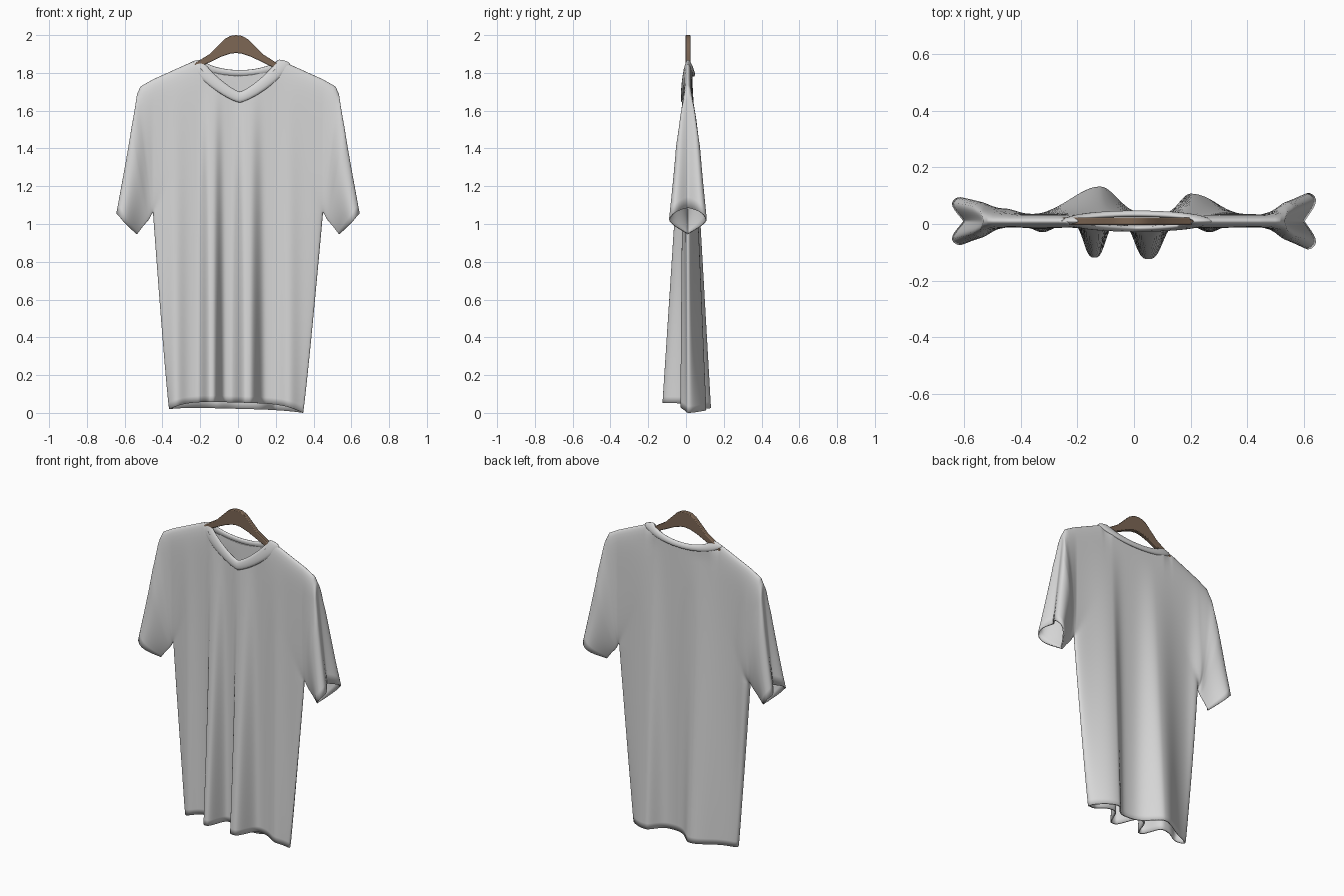
import bpy, bmesh, math
from mathutils import Vector

cube = bpy.data.objects.get("Cube")
if cube:
    bpy.data.objects.remove(cube)

MID, ARM, SEAM = 0.01, 1.06, 0.45     # sheet mid plane, armpit height, sleeve seam


def material(name, rgb):
    m = bpy.data.materials.new(name)
    m.use_nodes = True
    m.diffuse_color = (*rgb, 1)
    m.node_tree.nodes["Principled BSDF"].inputs["Base Color"].default_value = (*rgb, 1)
    m.node_tree.nodes["Principled BSDF"].inputs["Roughness"].default_value = 0.8
    return m


def finish(bm, name, mat, angle=50):
    bmesh.ops.remove_doubles(bm, verts=bm.verts, dist=0.0005)
    bmesh.ops.recalc_face_normals(bm, faces=bm.faces)
    me = bpy.data.meshes.new(name)
    bm.to_mesh(me)
    bm.free()
    me.materials.append(mat)
    ob = bpy.data.objects.new(name, me)
    bpy.context.collection.objects.link(ob)
    bpy.ops.object.select_all(action='DESELECT')
    ob.select_set(True)
    bpy.context.view_layer.objects.active = ob
    bpy.ops.object.shade_smooth_by_angle(angle=math.radians(angle))
    return ob


def grid(bm, rows, wrap=False):
    vs = [[bm.verts.new(p) for p in r] for r in rows]
    for a, b in zip(vs, vs[1:] + (vs[:1] if wrap else [])):
        n = len(a)
        for i in range(n if wrap else n - 1):
            k = (i + 1) % n
            bm.faces.new((a[i], a[k], b[k], b[i]))


def lerp(a, b, t):
    return a + (b - a) * t


def bump(x, centre, left, right, power=2):
    return math.exp(-abs((x - centre) / (left if x < centre else right)) ** power)


# Neckline, shoulder and drape rules shared by the garment parts
def neck(x, side):
    r = abs(x) / 0.2
    return 1.70 + 0.155 * r ** 1.3 if side < 0 else 1.815 + 0.04 * r * r


def top_edge(x, side):
    shoulder = 1.86 - 0.45 * (abs(x) - 0.24)
    return min(shoulder, neck(x, side) - 0.03)


def drape(x, z, side):
    amp = max(0, (1.75 - z) / 1.72)
    half = 0.024 + 0.012 * amp
    if side < 0:
        folds = (0.12 * bump(x, -0.14, 0.045, 0.045, 3) + 0.125 * bump(x, 0.05, 0.055, 0.06, 3)
                 + 0.035 * bump(x, -0.33, 0.05, 0.05) + 0.03 * bump(x, 0.27, 0.05, 0.05) - 0.025)
    else:
        folds = (0.1 * bump(x, -0.12, 0.14, 0.085) + 0.075 * bump(x, 0.2, 0.055, 0.14)
                 + 0.08 * bump(x, -0.46, 0.06, 0.06) - 0.014)
    return side * (half + amp * folds)


def close_low(v):
    return math.sqrt(max(0, 1 - (1 - v) ** 8))


def close_top(v):
    return math.sqrt(max(0, 1 - v ** 14))


STEPS = [0.5 - 0.5 * math.cos(math.pi * i / 24) for i in range(25)]
COLS = [math.sin(math.pi / 2 * (i / 60 - 1)) * 0.35 + (i / 60 - 1) * 0.65 for i in range(121)]


def body_sheet(bm, side):
    rows = []
    for j in range(30):                       # hem up to the armpit
        t, row = j / 30, []
        for s in COLS:
            rise = 0.045 if side < 0 else 0.012
            z = lerp(0.01 - 0.01 * s + rise * (1 - s ** 4), ARM, t)
            x = s * lerp(0.355, SEAM, t ** 0.9) - 0.01 * (1 - t)
            edge = math.sqrt(max(0, 1 - s ** 10))
            row.append((x, MID + edge * drape(x, z, side), z))
        rows.append(row)
    for v in STEPS:                           # armpit up to shoulder and neck
        row = []
        for s in COLS:
            x = s * SEAM
            z = lerp(ARM, top_edge(x, side), v)
            edge = max(math.sqrt(max(0, 1 - s ** 10)), close_low(v))
            n = min(1, max(0, (abs(x) - 0.19) / 0.05))
            row.append((x, MID + edge * lerp(1, close_top(v), n) * drape(x, z, side), z))
        rows.append(row)
    grid(bm, rows)


# Sleeve rings: upper edge point and underarm point, seam to cuff
RINGS = [((SEAM, 0), (SEAM, ARM)), ((0.53, 1.728), (0.455, 1.055)),
         ((0.562, 1.69), (0.465, 1.035)), ((0.588, 1.58), (0.475, 1.02)),
         ((0.633, 1.32), (0.505, 0.985)), ((0.675, 1.085), (0.535, 0.945))]


def sleeve_sheet(bm, side, sx):
    rings = [(Vector(a), Vector(b)) for a, b in RINGS]
    rings[0][0].y = top_edge(SEAM, side)
    reach = 0.1 if sx > 0 else 0.085
    rows, count = [], (len(rings) - 1) * 4
    for k in range(count + 1):
        u, i = k / count, min(k // 4, len(rings) - 2)
        f = k / 4 - i
        top, low = (rings[i][e].lerp(rings[i + 1][e], f) for e in (0, 1))
        row = []
        for v in STEPS:
            p = low.lerp(top, v)
            flat = close_top(v) * close_low(v)
            # cuff opening is widest above its middle
            full = math.sin(math.pi * v ** 1.3) ** 0.8 if 0 < v < 1 else 0
            y = lerp(flat * drape(sx * SEAM, p.y, side), side * reach * full, u ** 1.1)
            dent = 0.07 * u * max(0, (v - 0.75) / 0.25) ** 2
            row.append((sx * (p.x - dent), MID + y, p.y))
        rows.append(row)
    grid(bm, rows)


fabric = material("light grey fabric", (0.68, 0.68, 0.68))
wood = material("brown wood", (0.205, 0.135, 0.09))

# Shirt: body and sleeves welded along the seams, with cloth thickness
bm = bmesh.new()
for side in (-1, 1):
    body_sheet(bm, side)
    for sx in (-1, 1):
        sleeve_sheet(bm, side, sx)
shirt = finish(bm, "shirt", fabric, 80)
cloth = shirt.modifiers.new("cloth thickness", 'SOLIDIFY')
cloth.thickness = 0.008
cloth.offset = -1

# Collar: padded band swept around the neck opening
bm = bmesh.new()
rows = []
for i in range(96):
    a = 2 * math.pi * i / 96
    c, s = math.cos(a), math.sin(a)
    side = -1 if s < 0 else 1
    inner = Vector((0.01 + 0.2 * c, MID + 0.024 * s, neck(0.2 * c, side) + 0.012 * abs(c) ** 6))
    drop = 0.058 if side < 0 else 0.035
    outer = Vector((0.01 + 0.265 * c, MID + 0.029 * s, inner.z - lerp(0.022, drop, abs(s))))
    along = (outer - inner) / 2
    out = Vector((0.4 * c, s, 0.5 * abs(c) ** 4)).normalized() * 0.011
    mid = (inner + outer) / 2
    rows.append([mid + along * math.cos(b) + out * math.sin(b)
                 for b in (2 * math.pi * k / 12 for k in range(12))])
grid(bm, rows, wrap=True)
finish(bm, "collar", fabric, 80)

# Hanger: arched wooden bar, half profile mirrored then extruded
upper = [(0.42, 1.735), (0.3, 1.795), (0.2, 1.862), (0.14, 1.9), (0.095, 1.945),
         (0.06, 1.98), (0.03, 1.996)]
lower = [(0.03, 1.902), (0.08, 1.885), (0.19, 1.832), (0.3, 1.765), (0.42, 1.69)]
outline = ([(-x, z) for x, z in upper] + [(0, 2.0)] + upper[::-1]
           + lower[::-1] + [(0, 1.905)] + [(-x, z) for x, z in lower])
bm = bmesh.new()
face = bm.faces.new([bm.verts.new((x - 0.01, MID - 0.013, z)) for x, z in outline])
new = bmesh.ops.extrude_face_region(bm, geom=[face])["geom"]
bmesh.ops.translate(bm, vec=(0, 0.026, 0),
                    verts=[g for g in new if isinstance(g, bmesh.types.BMVert)])
hanger = finish(bm, "hanger", wood, 40)
soft = hanger.modifiers.new("soft edges", 'BEVEL')
soft.width = 0.004
soft.segments = 2
